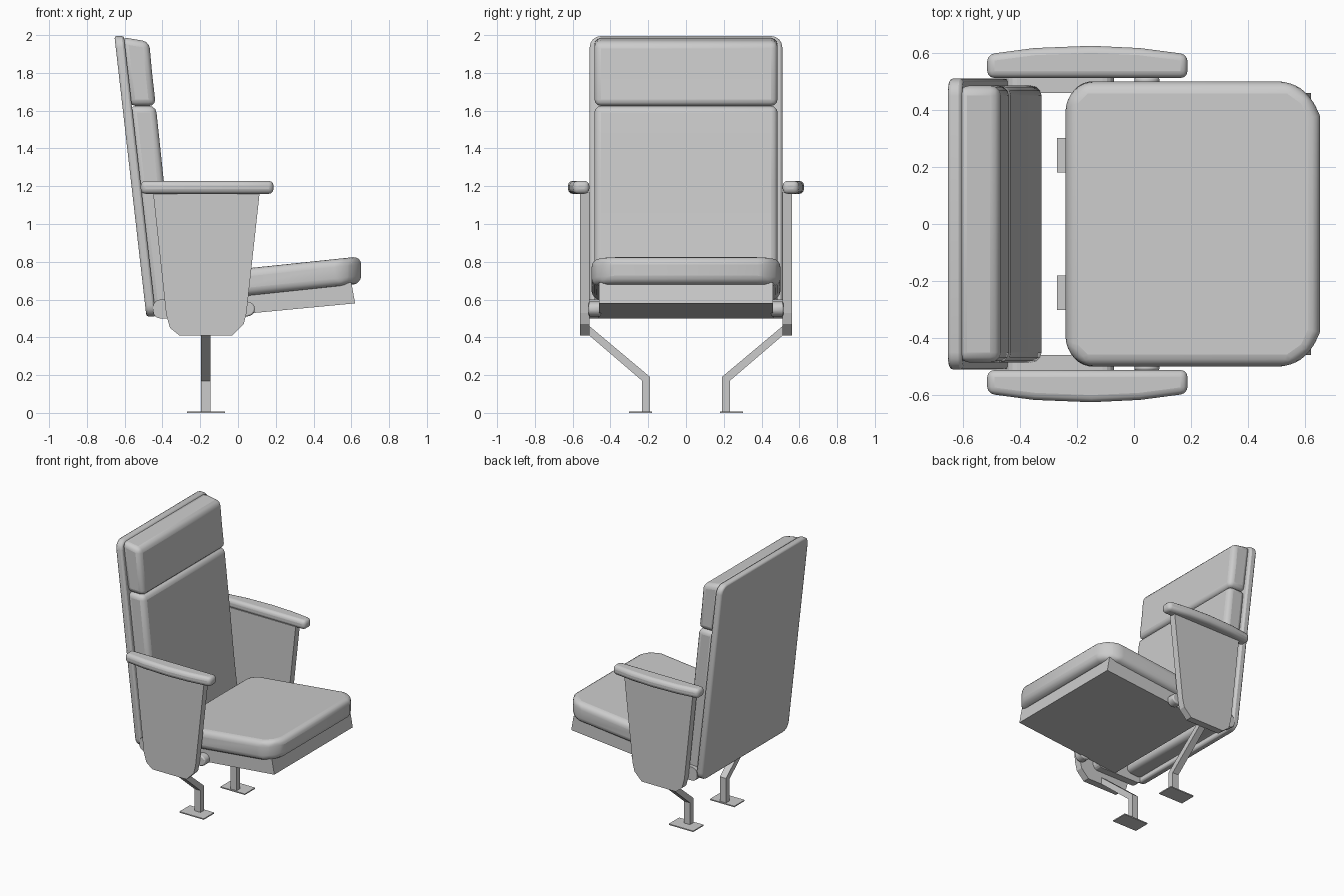
import bpy, bmesh, math
from mathutils import Vector

if "Cube" in bpy.data.objects:
    bpy.data.objects.remove(bpy.data.objects["Cube"], do_unlink=True)

grey = bpy.data.materials.new("plain grey")
grey.use_nodes = True
grey.diffuse_color = (0.6, 0.6, 0.6, 1)
grey.node_tree.nodes["Principled BSDF"].inputs["Base Color"].default_value = (0.6, 0.6, 0.6, 1)


def prism(name, points, offset, bevel=0.0, segments=3):
    """Extrude a flat outline of 3D points along an offset."""
    bm = bmesh.new()
    face = bm.faces.new([bm.verts.new(p) for p in points])
    moved = bmesh.ops.extrude_face_region(bm, geom=[face])["geom"]
    verts = [v for v in moved if isinstance(v, bmesh.types.BMVert)]
    bmesh.ops.translate(bm, verts=verts, vec=Vector(offset))
    bmesh.ops.recalc_face_normals(bm, faces=bm.faces)
    mesh = bpy.data.meshes.new(name)
    bm.to_mesh(mesh)
    bm.free()
    mesh.materials.append(grey)
    obj = bpy.data.objects.new(name, mesh)
    bpy.context.collection.objects.link(obj)
    if bevel:
        mod = obj.modifiers.new("soft_edges", "BEVEL")
        mod.width, mod.segments = bevel, segments
        mod.limit_method, mod.angle_limit = "ANGLE", math.radians(25)
        bpy.ops.object.select_all(action="DESELECT")
        obj.select_set(True)
        bpy.context.view_layer.objects.active = obj
        bpy.ops.object.shade_smooth_by_angle(angle=math.radians(40))
    return obj


def side_prism(name, profile, half_width, bevel=0.0, segments=3):
    """Extrude an x-z profile across the full width."""
    pts = [(x, -half_width, z) for x, z in profile]
    return prism(name, pts, (0, 2 * half_width, 0), bevel, segments)


def rounded(u0, u1, v0, v1, r, steps=4):
    """Outline of a rectangle with rounded corners."""
    pts = []
    for i, (u, v) in enumerate([(u1 - r, v1 - r), (u0 + r, v1 - r),
                                (u0 + r, v0 + r), (u1 - r, v0 + r)]):
        for k in range(steps + 1):
            a = math.pi / 2 * (i + k / steps)
            pts.append((u + r * math.cos(a), v + r * math.sin(a)))
    return pts


# Backrest: leaning shell, main cushion and head cushion
def back_x(z):
    return -0.485 - 0.114 * (z - 0.51)


shell = rounded(-0.51, 0.51, 0.51, 1.995, 0.06)
prism("back_shell", [(back_x(z), y, z) for y, z in shell], (0.05, 0, 0), 0.012, 2)
side_prism("back_cushion", [(-0.455, 0.54), (-0.32, 0.55), (-0.355, 0.85),
                            (-0.39, 1.2), (-0.435, 1.625), (-0.575, 1.625)], 0.485, 0.035)
side_prism("head_cushion", [(-0.575, 1.625), (-0.435, 1.625), (-0.455, 1.8),
                            (-0.47, 1.965), (-0.62, 1.99)], 0.485, 0.035)


# Seat: rounded cushion on a narrower base, both rising to the front
def seat_z(x, base):
    return base + 0.105 * (x + 0.24)


pad = [(-0.24, -0.44), (-0.18, -0.5), (0.55, -0.5), (0.62, -0.45), (0.652, -0.38)]
pad += [(x, -y) for x, y in reversed(pad)]
prism("seat_cushion", [(x, y, seat_z(x, 0.59)) for x, y in pad], (0, 0, 0.145), 0.055, 4)
side_prism("seat_base", [(-0.22, 0.5), (0.62, 0.58), (0.6, 0.69), (-0.22, 0.62)], 0.46)

# Parts repeated on both sides
for side, s in (("left", 1), ("right", -1)):
    panel = [(-0.45, 1.17), (0.115, 1.17), (0.045, 0.53), (0.03, 0.47), (-0.03, 0.41),
             (-0.31, 0.41), (-0.36, 0.45), (-0.38, 0.52)]
    prism(side + "_side_panel", [(x, s * 0.512, z) for x, z in panel], (0, s * 0.05, 0))

    rest = [(-0.515, 0.512), (-0.515, 0.595), (-0.35, 0.617), (-0.15, 0.625),
            (0.02, 0.617), (0.188, 0.595), (0.188, 0.512)]
    prism(side + "_armrest", [(x, s * y, 1.16) for x, y in rest], (0, 0, 0.068), 0.025)

    # Round hinge between seat and side panel
    hinge = [(0.045 + 0.045 * math.cos(math.tau * k / 16), s * 0.45,
              0.55 + 0.04 * math.sin(math.tau * k / 16)) for k in range(16)]
    prism(side + "_hinge", hinge, (0, s * 0.065, 0), 0.008, 2)
    prism(side + "_hinge_mount", [(x, s * 0.46, z) for x, z in
          rounded(-0.45, -0.07, 0.5, 0.6, 0.04)], (0, s * 0.054, 0))

    # Bent leg and thin foot plate
    leg = [(0.19, 0.005), (0.19, 0.19), (0.512, 0.46), (0.54, 0.41), (0.512, 0.41),
           (0.232, 0.17), (0.232, 0.005)]
    prism(side + "_leg", [(-0.195, s * y, z) for y, z in leg], (0.05, 0, 0))
    foot = [(-0.27, 0.18), (-0.07, 0.18), (-0.07, 0.302), (-0.27, 0.302)]
    prism(side + "_foot_plate", [(x, s * y, 0) for x, y in foot], (0, 0, 0.008))
